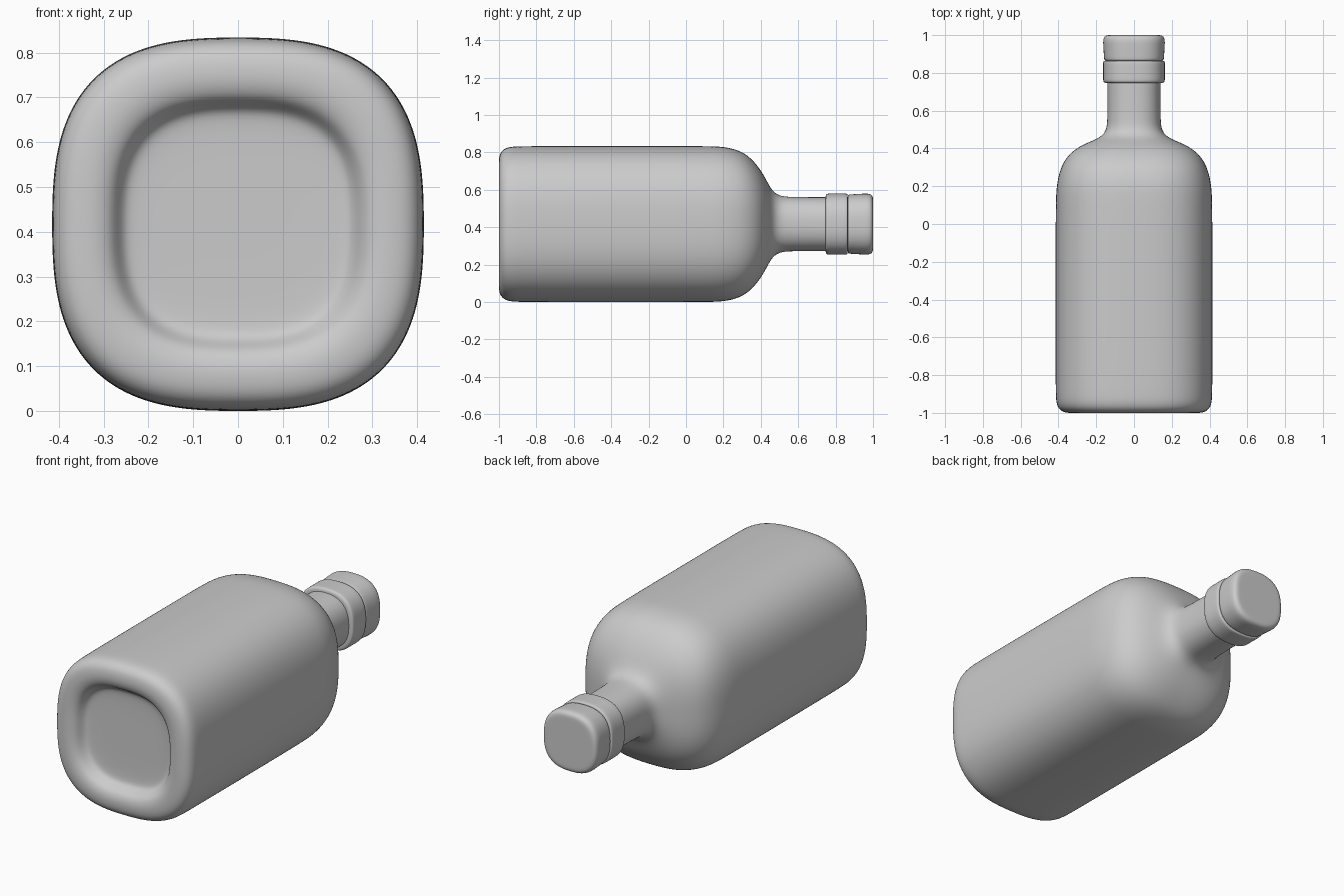
import bpy, bmesh, math

CZ = 0.417   # height of the bottle's long axis
SEG = 48


def loft(name, rows):
    """Skin rounded-square rings (y, half_x, half_z, squareness) along y."""
    bm = bmesh.new()
    rings = []
    for y, rx, rz, n in rows:
        ring = []
        for i in range(SEG):
            a = 2 * math.pi * i / SEG
            c, s = math.cos(a), math.sin(a)
            r = (abs(c) ** n + abs(s) ** n) ** (-1 / n)
            ring.append(bm.verts.new((rx * r * c, y, CZ + rz * r * s)))
        rings.append(ring)
    for a, b in zip(rings, rings[1:]):
        for i in range(SEG):
            j = (i + 1) % SEG
            bm.faces.new((a[i], a[j], b[j], b[i]))
    bm.faces.new(rings[0])
    bm.faces.new(rings[-1])
    bmesh.ops.recalc_face_normals(bm, faces=bm.faces)
    mesh = bpy.data.meshes.new(name)
    bm.to_mesh(mesh)
    bm.free()
    for p in mesh.polygons:
        p.use_smooth = True
    ob = bpy.data.objects.new(name, mesh)
    bpy.context.collection.objects.link(ob)
    sub = ob.modifiers.new("smooth", 'SUBSURF')
    sub.levels = sub.render_levels = 2
    return ob


B, N = 2.8, 2.4   # squareness of body and neck

# Body with recessed base, shoulder and neck
loft("bottle_body", [
    (-0.93, 0.02, 0.02, B), (-0.93, 0.15, 0.15, B), (-0.932, 0.23, 0.23, B),
    (-0.94, 0.255, 0.255, B), (-0.965, 0.27, 0.27, B), (-0.988, 0.285, 0.285, B),
    (-1.0, 0.315, 0.315, B), (-1.001, 0.345, 0.345, B), (-0.995, 0.378, 0.378, B),
    (-0.975, 0.402, 0.402, B), (-0.94, 0.413, 0.414, B), (-0.88, 0.415, 0.417, B),
    (-0.4, 0.415, 0.417, B), (0.1, 0.415, 0.417, B), (0.19, 0.411, 0.415, B),
    (0.26, 0.399, 0.402, B), (0.32, 0.378, 0.376, B), (0.37, 0.343, 0.328, B),
    (0.405, 0.298, 0.28, B), (0.43, 0.247, 0.235, 2.7), (0.45, 0.198, 0.197, 2.6),
    (0.472, 0.163, 0.168, 2.5), (0.505, 0.145, 0.15, N), (0.55, 0.141, 0.145, N),
    (0.65, 0.14, 0.144, N), (0.74, 0.14, 0.144, N), (0.80, 0.14, 0.144, N),
    (0.80, 0.02, 0.02, N)])


def band(name, profile):
    loft(name, [(y, r, r, 2.6) for y, r in profile])


# Collar ring under the stopper
band("collar", [
    (0.746, 0.02), (0.746, 0.13), (0.746, 0.148), (0.75, 0.16), (0.76, 0.164),
    (0.80, 0.163), (0.85, 0.164), (0.862, 0.162), (0.866, 0.155), (0.866, 0.02)])

# Stopper
band("stopper", [
    (0.862, 0.02), (0.864, 0.15), (0.868, 0.157), (0.88, 0.159), (0.92, 0.161),
    (0.965, 0.164), (0.985, 0.161), (0.996, 0.152), (1.0, 0.138), (1.0, 0.12),
    (1.0, 0.02)])
